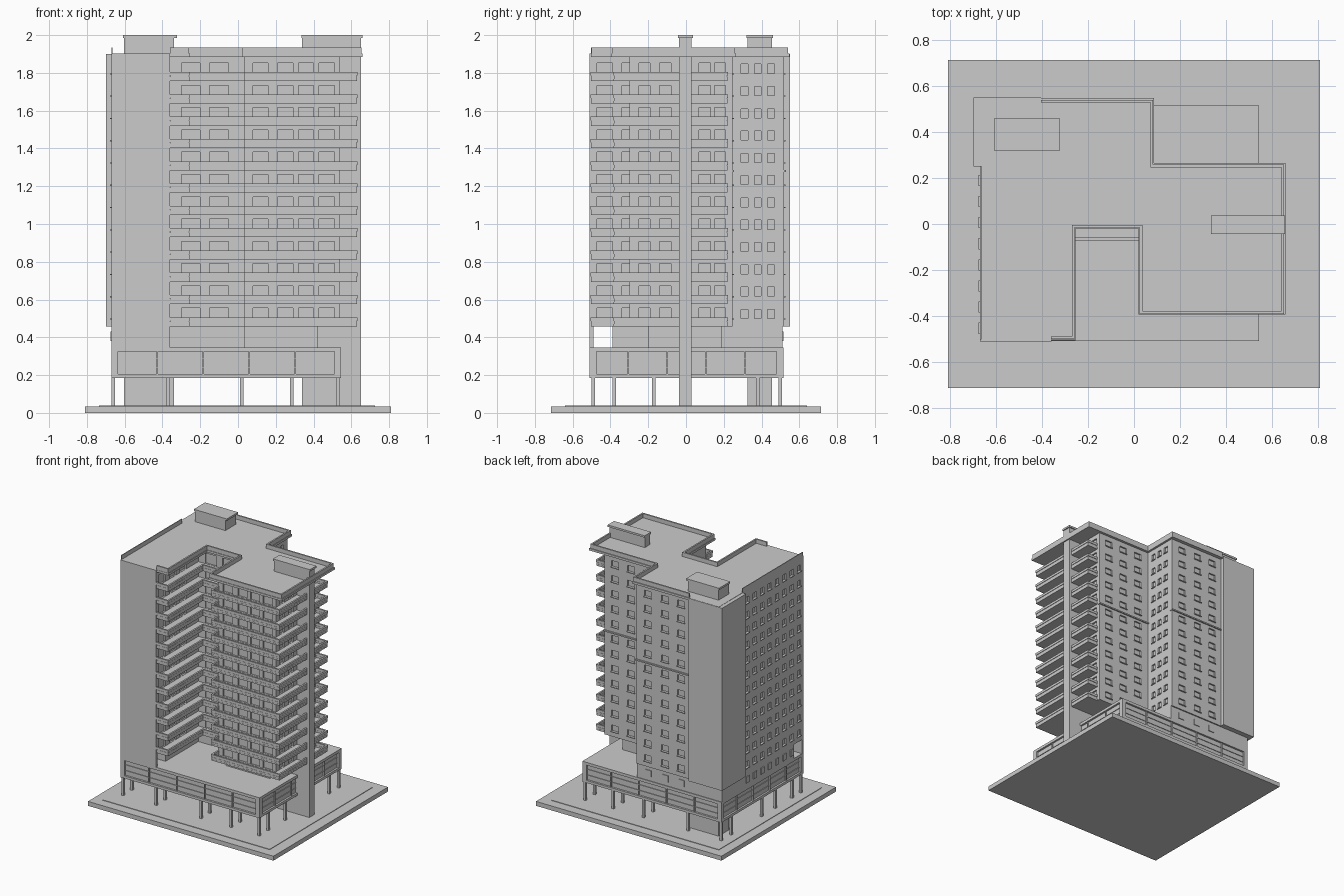
import bpy, bmesh

if "Cube" in bpy.data.objects:
    bpy.data.objects.remove(bpy.data.objects["Cube"])

def add_box(bm, x0, x1, y0, y1, z0, z1):
    v = [bm.verts.new((x, y, z)) for z in (z0, z1)
         for x, y in ((x0, y0), (x1, y0), (x1, y1), (x0, y1))]
    for f in ((3, 2, 1, 0), (4, 5, 6, 7), (0, 1, 5, 4), (1, 2, 6, 5), (2, 3, 7, 6), (3, 0, 4, 7)):
        bm.faces.new([v[i] for i in f])

def finish(bm, name):
    me = bpy.data.meshes.new(name)
    bm.to_mesh(me)
    bm.free()
    ob = bpy.data.objects.new(name, me)
    bpy.context.collection.objects.link(ob)
    return ob

def boxes(name, items):
    bm = bmesh.new()
    for b in items:
        add_box(bm, *b)
    return finish(bm, name)

def prism(name, pts, z0, z1):
    bm = bmesh.new()
    f = bm.faces.new([bm.verts.new((x, y, z0)) for x, y in pts])
    top = bmesh.ops.extrude_face_region(bm, geom=[f])["geom"]
    bmesh.ops.translate(bm, vec=(0, 0, z1 - z0), verts=[g for g in top if isinstance(g, bmesh.types.BMVert)])
    bmesh.ops.recalc_face_normals(bm, faces=bm.faces)
    return finish(bm, name)

def wall_path(pts, t, z0, z1):
    """Boxes along an axis-aligned centreline."""
    h = t / 2
    return [(min(a[0], b[0]) - h, max(a[0], b[0]) + h,
             min(a[1], b[1]) - h, max(a[1], b[1]) + h, z0, z1) for a, b in zip(pts, pts[1:])]

FLOORS = [0.458 + 0.118 * k for k in range(12)]

# Plaza
boxes("plaza_base", [(-.81, .81, -.715, .715, 0, .035)])
boxes("plaza_paving", [(-.735, .725, -.64, .64, .034, .039)])

# Columns under the podium
boxes("ground_columns", [(x - .009, x + .009, y - .009, y + .009, .03, .19)
                         for x in (-.66, -.37, .02, .285, .53)
                         for y in (-.49, -.38, -.17, 0, .38, .5)])

# Podium: recessed core, frame and glazing bars
X0, X1, Y0, Y1 = -.67, .545, -.51, .515
boxes("podium_core", [(X0 + .015, X1 - .015, Y0 + .015, Y1 - .015, .19, .34)])
boxes("podium_bands", [(X0, X1, Y0, Y1, .185, .205), (X0, X1, Y0, Y1, .325, .347)])
boxes("podium_corners", [(x, x + .035, y, y + .035, .2, .33)
                         for x in (X0, X1 - .035) for y in (Y0, Y1 - .035)])
bars = []
for i in range(1, 5):
    x = X0 + (X1 - X0) * i / 5
    y = Y0 + (Y1 - Y0) * i / 5
    bars += [(x - .004, x + .004, Y0 + .005, Y1 - .005, .2, .33),
             (X0 + .005, X1 - .005, y - .004, y + .004, .2, .33)]
for z in (.24, .285):
    bars.append((X0 + .01, X1 - .01, Y0 + .01, Y1 - .01, z, z + .004))
boxes("podium_glazing_bars", bars)

# Set-back storey above the podium
prism("setback_storey", [(-.67, -.39), (-.36, -.39), (-.36, .02), (.035, .02), (.035, -.2), (.42, -.2),
                         (.42, .19), (.07, .19), (.07, .51), (-.67, .51)], .34, .462)
boxes("front_wall_foot", [(-.67, -.36, -.51, -.49, .34, .462)])

# Tower body
body = prism("tower_body", [(-.67, -.51), (-.36, -.51), (-.36, .02), (.035, .02), (.035, -.3), (.54, -.3),
                            (.54, .245), (.07, .245), (.07, .52), (-.67, .52)], .458, 1.89)

# Window and balcony door recesses, with sills
D = .012
cuts, sills = [], []
left_y = [.19 - .092 * i for i in range(8)]
for z in FLOORS:
    a, b = z + .042, z + .09
    for y in left_y:
        cuts.append((-.7, -.67 + D, y - .02, y + .02, a, b))
        sills.append((-.677, -.665, y - .024, y + .024, a - .006, a))
    for x, wall in ((-.32, .52), (-.18, .52), (-.03, .52), (.17, .245), (.31, .245), (.45, .245)):
        cuts.append((x - .03, x + .03, wall - D, wall + .03, a, b))
        sills.append((x - .034, x + .034, wall - .005, wall + .008, a - .006, a))
    for y in (.31, .38, .45):
        cuts.append((.07 - D, .1, y - .018, y + .018, a, b))
        sills.append((.065, .077, y - .022, y + .022, a - .006, a))
    d0, d1 = z + .014, z + .096
    for y in (-.43, -.3, -.17):
        cuts.append((-.36 - D, -.33, y - .04, y + .04, d0, d1))
    for x in (-.25, -.1):
        cuts.append((x - .05, x + .05, -.01, .02 + D, d0, d1))
    for x in (.12, .25, .36, .47):
        cuts.append((x - .04, x + .04, -.33, -.3 + D, d0, d1))
    for y in (-.22, -.11, .1, .18):
        cuts.append((.54 - D, .57, y - .03, y + .03, d0, d1))
cutter = boxes("window_cutter", cuts)
cutter.hide_render = True
mod = body.modifiers.new("windows", 'BOOLEAN')
mod.operation, mod.solver, mod.object = 'DIFFERENCE', 'EXACT', cutter
bpy.context.view_layer.objects.active = body
bpy.ops.object.modifier_apply(modifier="windows")
bpy.data.objects.remove(cutter)
boxes("window_sills", sills)

# Small openings of the set-back storey: shallow frames
boxes("setback_frames",
      [(-.676, -.665, y - .02, y + .02, .38, .43) for y in left_y[:-1]] +
      [(x - .025, x + .025, .505, .516, .38, .43) for x in (-.32, -.18, -.03)])

# Blank corner shaft and mid-height ledges at the back
boxes("corner_shaft", [(-.7, -.405, .25, .55, .458, 1.9)])
boxes("mid_ledges", [(-.41, .075, .5, .53, 1.275, 1.285), (.07, .545, .23, .255, 1.275, 1.285)])

# Balconies
slabs, rails = [], []
edge_left = [(-.355, -.5), (-.262, -.5), (-.262, -.066), (.035, -.066)]
edge_right = [(.038, -.3), (.038, -.378), (.625, -.378), (.625, .215), (.54, .215)]
for z in FLOORS:
    slabs += [(-.365, -.26, -.503, .03, z, z + .012), (-.26, .04, -.07, .03, z, z + .012),
              (.035, .63, -.383, -.295, z, z + .012), (.535, .63, -.295, .22, z, z + .012)]
    for path in (edge_left, edge_right):
        rails += wall_path(path, .008, z, z + .026)
        rails += wall_path(path, .013, z + .029, z + .048)
        rails += wall_path(path, .005, z + .02, z + .035)
boxes("balcony_slabs", slabs)
boxes("balcony_parapets", rails)

# Roof slab with overhang and parapet rim
prism("roof_slab", [(-.67, -.512), (-.36, -.512), (-.36, -.503), (-.255, -.503), (-.255, -.02), (.02, -.02),
                    (.02, -.395), (.66, -.395), (.66, .265), (.087, .265), (.087, .548), (-.67, .548)],
      1.885, 1.902)
rim = [(-.355, -.495), (-.265, -.495), (-.265, -.01), (.03, -.01), (.03, -.385), (.648, -.385),
       (.648, .253), (.077, .253), (.077, .535), (-.4, .535)]
boxes("roof_parapet", wall_path(rim, .012, 1.895, 1.935) +
      wall_path([(-.668, -.5), (-.668, .25)], .006, 1.895, 1.935))

# Lift core and side fin, each running full height with a cap
boxes("lift_core", [(-.603, -.338, .325, .455, .03, 1.985)])
boxes("lift_core_cap", [(-.61, -.322, .32, .46, 1.985, 2.0)])
boxes("side_fin", [(.34, .65, -.038, .028, .03, 1.985)])
boxes("side_fin_cap", [(.335, .658, -.043, .037, 1.985, 2.0)])
